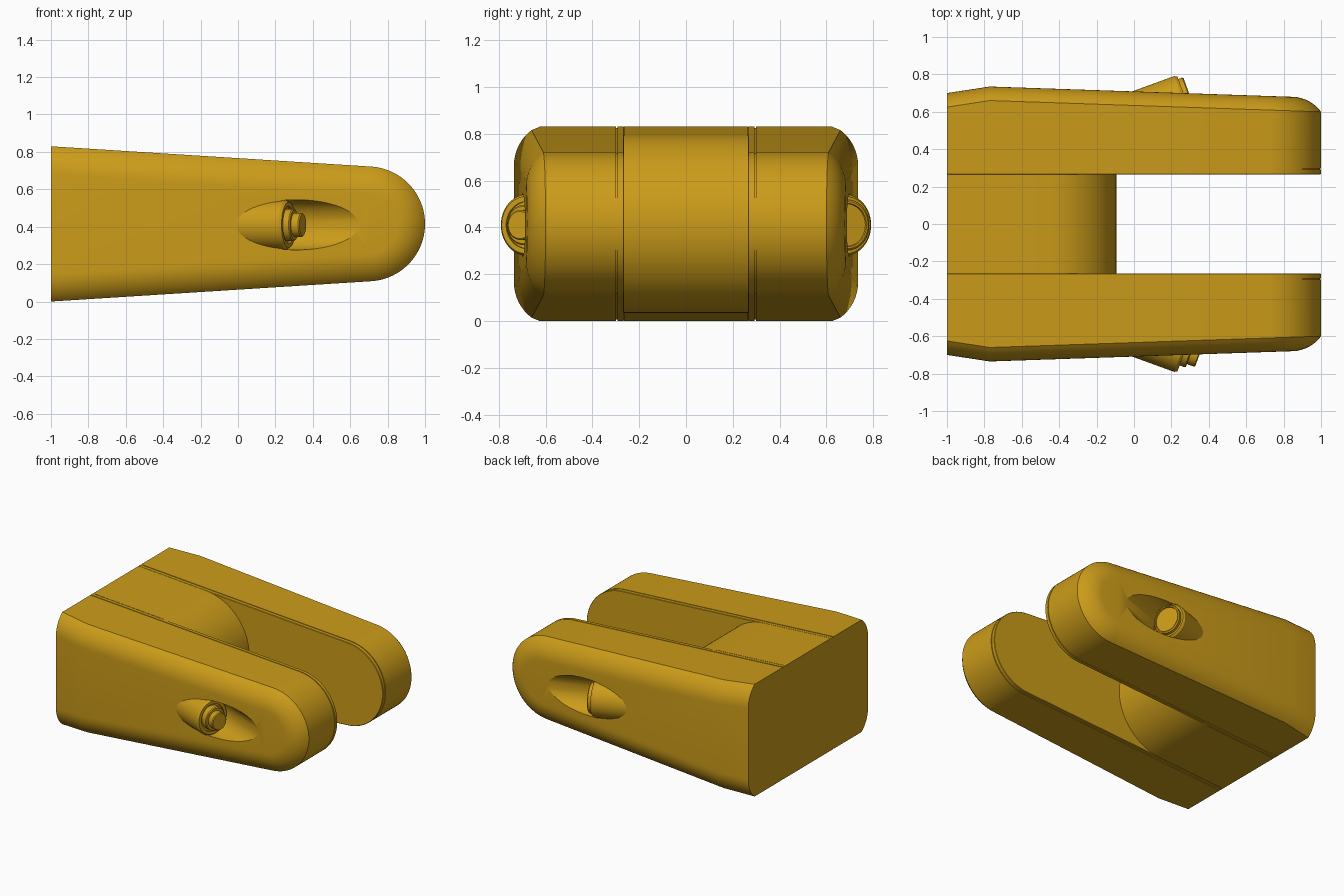
import bpy, bmesh
from math import sin, cos, atan, radians, pi
from mathutils import Vector

if "Cube" in bpy.data.objects:
    bpy.data.objects.remove(bpy.data.objects["Cube"])

mat = bpy.data.materials.new("amber")
mat.diffuse_color = (0.6, 0.33, 0.01, 1)
mat.use_nodes = True
mat.node_tree.nodes["Principled BSDF"].inputs["Base Color"].default_value = mat.diffuse_color

CZ, SLOPE = 0.415, 0.0634
A = atan(SLOPE)
TIP_X, TIP_R = 0.693, 0.307
KINK = -0.77


def finish(bm, name, smooth=True):
    bmesh.ops.recalc_face_normals(bm, faces=bm.faces[:])
    me = bpy.data.meshes.new(name)
    bm.to_mesh(me)
    bm.free()
    ob = bpy.data.objects.new(name, me)
    bpy.context.collection.objects.link(ob)
    me.materials.append(mat)
    if smooth:
        shade(ob)
    return ob


def activate(ob):
    bpy.ops.object.select_all(action='DESELECT')
    ob.select_set(True)
    bpy.context.view_layer.objects.active = ob


def shade(ob):
    activate(ob)
    bpy.ops.object.shade_smooth_by_angle(angle=radians(25))


def profile(cx, r, n=48):
    """Tapered side outline with a round nose, bottom to top."""
    arc = []
    for i in range(n + 1):
        a = -(pi / 2 - A) + (pi - 2 * A) * i / n
        arc.append((cx + r * cos(a), r * sin(a)))
    tx, tz = arc[-1]
    tail = [(x, tz + SLOPE * (tx - x)) for x in (KINK, -1.0)]
    pts = [(x, -z) for x, z in reversed(tail)] + arc + tail
    return [(x, z + CZ) for x, z in pts]


def outer_y(x):
    return 0.70 + 0.035 * (x + 1) / 0.23 if x < KINK else 0.735 - 0.034 * (x - KINK)


def bridge(bm, rings):
    for a, b in zip(rings, rings[1:]):
        n = len(a)
        for i in range(n):
            j = (i + 1) % n
            bm.faces.new((a[i], a[j], b[j], b[i]))


# Rounded arm with a seam groove near its inner face
def arm(name, s):
    bm = bmesh.new()
    rings = []
    for y, d in ((0.265, 0.003), (0.268, 0), (0.292, 0), (0.292, 0.006), (0.298, 0.006), (0.298, 0)):
        rings.append([bm.verts.new((x, s * y, z)) for x, z in profile(TIP_X, TIP_R - d)])
    rad = 0.1875
    for k in range(9):
        a = radians(53.13) * (1 - k / 8)
        d, drop = 0.15 - rad * sin(a), rad * (1 - cos(a))
        rings.append([bm.verts.new((x, s * (outer_y(x) - drop), z))
                      for x, z in profile(TIP_X, TIP_R - d)])
    bridge(bm, rings)
    bm.faces.new(rings[0])
    last = rings[-1]
    n = len(last)
    for i in range(n // 2):
        quad = [last[i], last[i + 1], last[n - 2 - i], last[n - 1 - i]]
        bm.faces.new(list(dict.fromkeys(quad)))
    return finish(bm, name, False)


# Turned part lying along the outward-tilted pod axis
def turned(name, s, prof, n=48, smooth=True):
    t = radians(20)
    u = Vector((cos(t), s * sin(t), 0))
    v = Vector((-sin(t), s * cos(t), 0)) * 0.92
    w = Vector((0, 0, 1))
    c = Vector((0.271, s * 0.682, 0.41))
    bm = bmesh.new()
    rings = [[bm.verts.new(c + u * d + v * r * cos(2 * pi * i / n) + w * r * sin(2 * pi * i / n))
              for i in range(n)] for d, r in prof]
    bridge(bm, rings)
    bm.faces.new(rings[0])
    bm.faces.new(rings[-1])
    return finish(bm, name, smooth)


# Centre block joining the arms, with a round nose
bm = bmesh.new()
wx = -0.475
wr = TIP_R + sin(A) * (TIP_X - wx)
sides = [[bm.verts.new((x, y, z)) for x, z in profile(wx, wr)] for y in (-0.265, 0.265)]
bridge(bm, sides)
bm.faces.new(sides[0])
bm.faces.new(sides[1])
finish(bm, "centre_block")

BODY = [(-0.4, 0.132), (-0.015, 0.132), (0, 0.122)]
TIPS = {
    -1: [(0, 0.1), (-0.015, 0.1), (-0.015, 0.086), (0.028, 0.086), (0.034, 0.08),
         (0.034, 0.064), (0.074, 0.064), (0.08, 0.058)],
    1: [(0, 0.108), (0.022, 0.108), (0.028, 0.1), (0.028, 0.092), (0.018, 0.09)],
}
for s, label in ((-1, "front"), (1, "back")):
    body = arm(label + "_arm", s)
    # Scooped recess ahead of the pod
    cutter = turned("recess_cutter", s, [(-0.03, 0.134), (0.7, 0.134)], 64, False)
    cutter.hide_render = True
    activate(body)
    mod = body.modifiers.new("recess", 'BOOLEAN')
    mod.operation, mod.solver, mod.object = 'DIFFERENCE', 'EXACT', cutter
    bpy.ops.object.modifier_apply(modifier=mod.name)
    bpy.data.objects.remove(cutter)
    shade(body)
    # Tilted pod with its stepped end
    turned(label + "_pod", s, BODY + TIPS[s])
